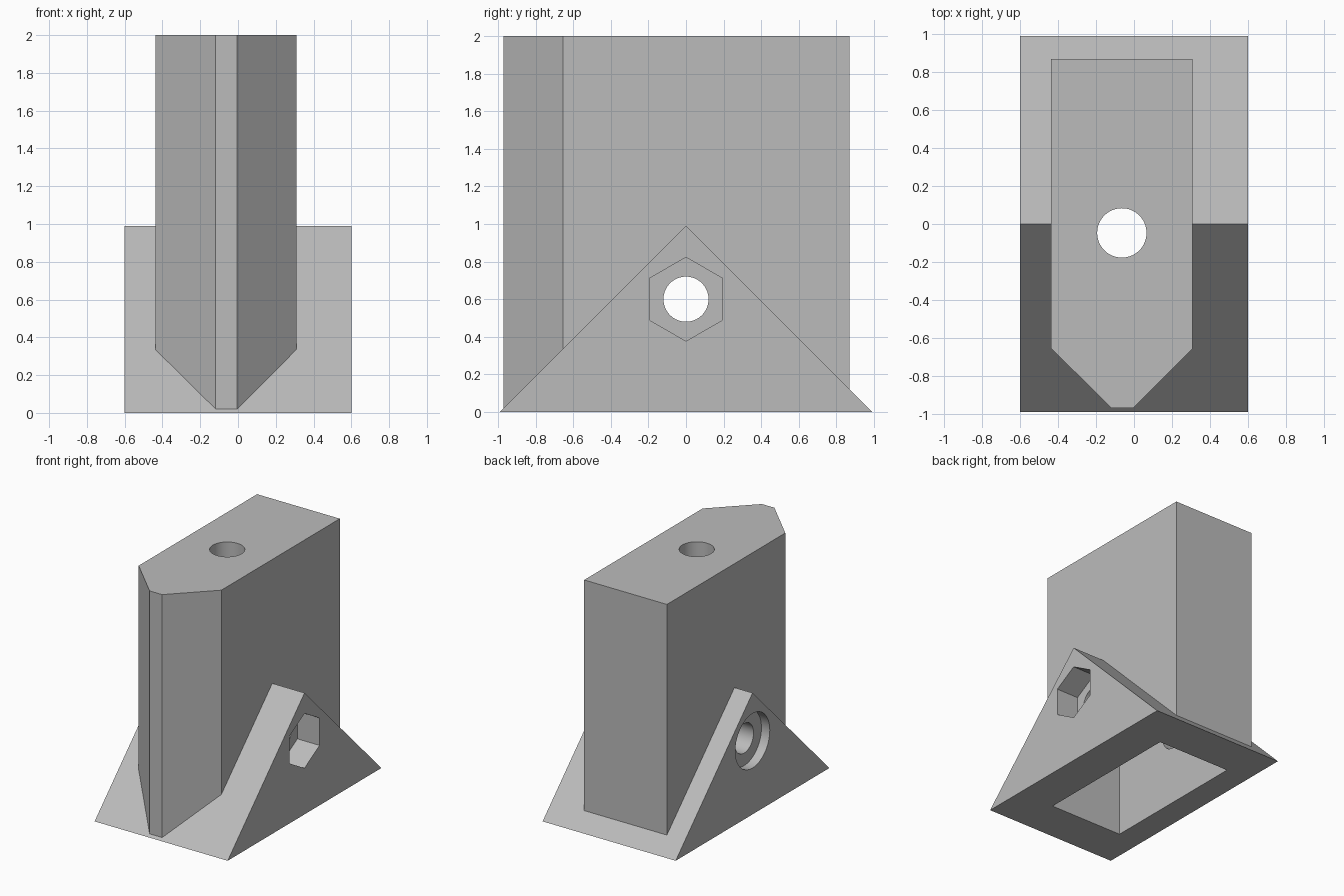
import bpy, bmesh, math
from mathutils import Matrix, Vector

cube = bpy.data.objects.get("Cube")
if cube:
    bpy.data.objects.remove(cube, do_unlink=True)

grey = bpy.data.materials.new("plain grey")
grey.use_nodes = True
GREY = (0.5, 0.5, 0.5, 1)
grey.diffuse_color = GREY
grey.node_tree.nodes["Principled BSDF"].inputs["Base Color"].default_value = GREY


def extrude(name, points, offset):
    """Solid made by extruding a flat outline along an offset."""
    bm = bmesh.new()
    face = bm.faces.new([bm.verts.new(p) for p in points])
    moved = bmesh.ops.extrude_face_region(bm, geom=[face])["geom"]
    bmesh.ops.translate(bm, vec=Vector(offset),
                        verts=[v for v in moved if isinstance(v, bmesh.types.BMVert)])
    bmesh.ops.recalc_face_normals(bm, faces=bm.faces)
    mesh = bpy.data.meshes.new(name)
    bm.to_mesh(mesh)
    bm.free()
    mesh.materials.append(grey)
    obj = bpy.data.objects.new(name, mesh)
    bpy.context.collection.objects.link(obj)
    return obj


def ring(radius, sides):
    """Regular polygon with a corner at the top."""
    return [(radius * math.sin(math.tau * i / sides),
             radius * math.cos(math.tau * i / sides)) for i in range(sides)]


def side_cut(name, radius, sides, x0, x1):
    """Cutter along x at the height of the cross bolt."""
    return extrude(name, [(x0, y, 0.6 + z) for y, z in ring(radius, sides)], (x1 - x0, 0, 0))


def combine(target, other, operation):
    mod = target.modifiers.new(other.name, 'BOOLEAN')
    mod.object = other
    mod.operation = operation
    mod.solver = 'EXACT'
    bpy.context.view_layer.objects.active = target
    bpy.ops.object.modifier_apply(modifier=mod.name)
    bpy.data.objects.remove(other, do_unlink=True)


# Wedge base with a ridge across x
body = extrude("wedge_base_and_tower",
               [(-0.6, -0.99, 0), (-0.6, 0.99, 0), (-0.6, 0, 0.99)], (1.2, 0, 0))

# Tower with a blunt pointed front
plan = [(-0.437, 0.87), (0.309, 0.87), (0.309, -0.655),
        (-0.005, -0.97), (-0.118, -0.97), (-0.437, -0.655)]
tower = extrude("tower", [(x, y, 0.01) for x, y in plan], (0, 0, 1.99))
combine(body, tower, 'UNION')

# Rectangular pocket in the underside
pocket_plan = [(-0.39, -0.637), (0.275, -0.637), (0.275, 0.637), (-0.39, 0.637)]
cutters = [extrude("pocket", [(x, y, -0.1) for x, y in pocket_plan], (0, 0, 1.7))]

# Round hole down through the top
cutters.append(extrude("top_hole", [(x - 0.064, y - 0.047, 1.2) for x, y in ring(0.13, 64)],
                       (0, 0, 1)))

# Cross bolt bore, nut recess and round head recess
cutters.append(side_cut("bolt_bore", 0.12, 64, -0.8, 0.8))
cutters.append(side_cut("nut_recess", 0.223, 6, 0.4, 0.8))
cutters.append(side_cut("head_recess", 0.222, 64, -0.8, -0.525))
for cutter in cutters:
    combine(body, cutter, 'DIFFERENCE')

# Smooth bores, crisp edges
bpy.ops.object.select_all(action='DESELECT')
body.select_set(True)
bpy.context.view_layer.objects.active = body
bpy.ops.object.shade_smooth_by_angle(angle=math.radians(30))
